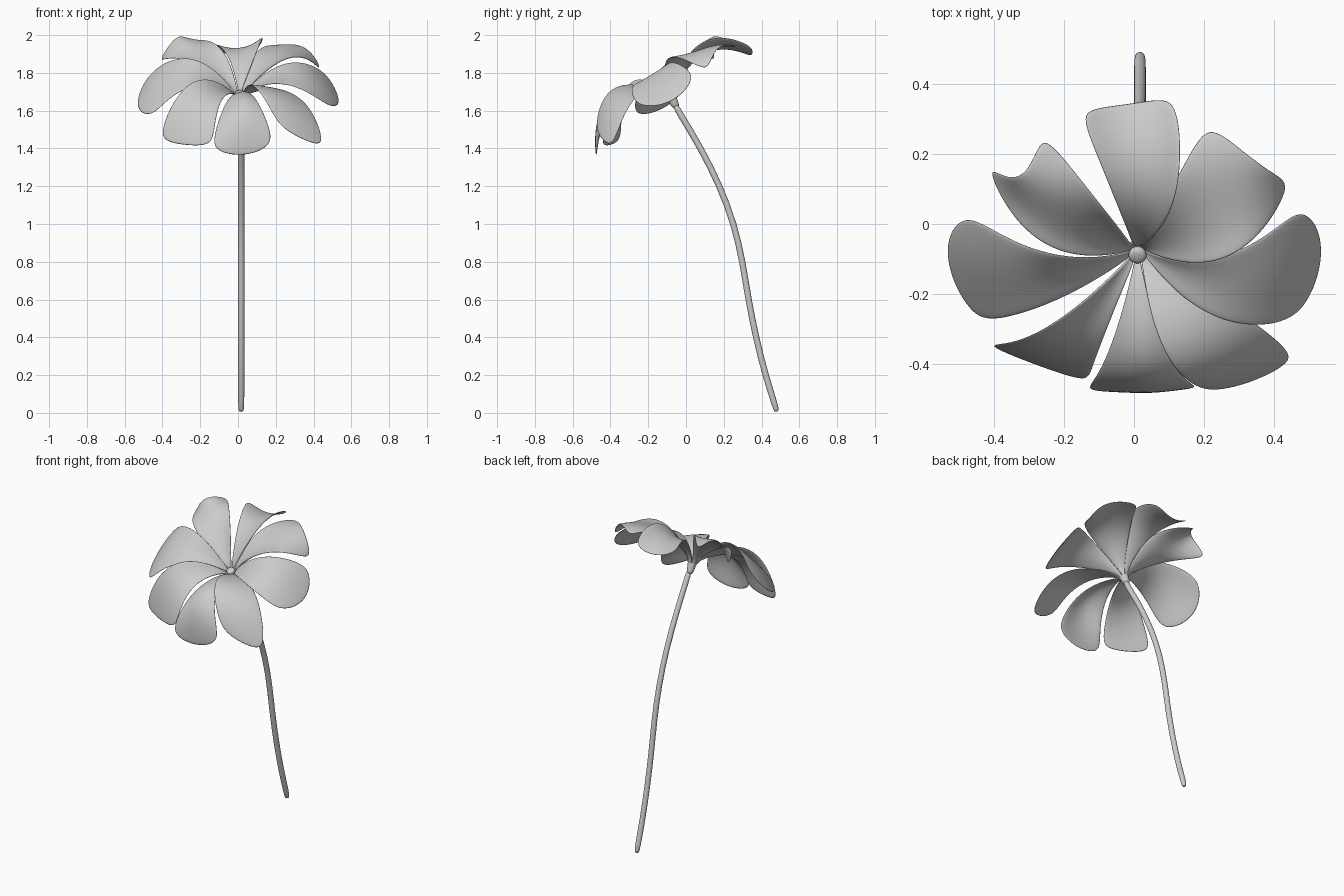
import bpy, bmesh, math
from mathutils import Vector

if "Cube" in bpy.data.objects:
    bpy.data.objects.remove(bpy.data.objects["Cube"])

grey = bpy.data.materials.new("soft_grey")
grey.diffuse_color = (0.6, 0.6, 0.6, 1)
grey.use_nodes = True
grey.node_tree.nodes["Principled BSDF"].inputs["Base Color"].default_value = grey.diffuse_color

HUB = Vector((0.01, -0.09, 1.695))
AXIS = Vector((0, -0.45, 0.89)).normalized()
SIDE = Vector((1, 0, 0))
BACK = AXIS.cross(SIDE)


def finish(bm, name, levels=0, thickness=0):
    bmesh.ops.recalc_face_normals(bm, faces=bm.faces)
    mesh = bpy.data.meshes.new(name)
    bm.to_mesh(mesh)
    bm.free()
    mesh.materials.append(grey)
    mesh.shade_smooth()
    ob = bpy.data.objects.new(name, mesh)
    bpy.context.collection.objects.link(ob)
    if thickness:
        mod = ob.modifiers.new("thickness", 'SOLIDIFY')
        mod.thickness = thickness
        mod.offset = 0
    if levels:
        mod = ob.modifiers.new("smooth", 'SUBSURF')
        mod.levels = mod.render_levels = levels
    return ob


def through(p, q, r, t):
    """Point on a quadratic curve through p, q and r, spaced by chord length."""
    m = (q - p).length / ((q - p).length + (r - q).length)
    return (p * ((t - m) * (t - 1) / m) + q * (t * (t - 1) / (m * (m - 1)))
            + r * (t * (t - m) / (1 - m)))


def petal(name, angle, *lines):
    """Loft a petal over edge, rib, edge; each line holds a middle and an end point."""
    curves, roots = [], []
    for k, (mid, end) in enumerate(lines):
        a = math.radians(angle + (k - 1) * 20)
        out = SIDE * math.cos(a) + BACK * math.sin(a)
        curves.append((HUB + out * 0.03, Vector(mid), Vector(end)))
        roots.append(HUB + out * 0.018 - AXIS * 0.045)
    rows, cols = 9, 7
    sections = [roots] + [[through(*c, i / (rows - 1)) for c in curves] for i in range(rows)]
    bm = bmesh.new()
    grid = [[bm.verts.new(through(*s, j / (cols - 1))) for j in range(cols)] for s in sections]
    # round off the two outer corners
    for j, n in ((0, 1), (-1, -2)):
        target = (grid[-2][j].co + grid[-1][n].co) / 2
        grid[-1][j].co = grid[-1][j].co.lerp(target, 0.4)
    for a, b in zip(grid, grid[1:]):
        for j in range(cols - 1):
            bm.faces.new((a[j], a[j + 1], b[j + 1], b[j]))
    finish(bm, name, 2, 0.008)


def tube(name, path, radii, sides=16):
    """Sweep a circle along a path, with closed ends."""
    bm = bmesh.new()
    rings = []
    for i, p in enumerate(path):
        d = (path[min(i + 1, len(path) - 1)] - path[max(i - 1, 0)]).normalized()
        v = d.cross(SIDE).normalized()
        rings.append([bm.verts.new(p + (SIDE * math.cos(s) + v * math.sin(s)) * radii[i])
                      for s in (2 * math.pi * k / sides for k in range(sides))])
    for a, b in zip(rings, rings[1:]):
        for k in range(sides):
            n = (k + 1) % sides
            bm.faces.new((a[k], a[n], b[n], b[k]))
    bm.faces.new(rings[0])
    bm.faces.new(rings[-1])
    return finish(bm, name, 1)


# Petals, counterclockwise from the right
petal("right_petal", 0,
      ((0.27, -0.28, 1.735), (0.475, -0.265, 1.625)),
      ((0.29, -0.15, 1.81), (0.537, -0.08, 1.645)),
      ((0.27, -0.085, 1.855), (0.475, 0.055, 1.79)))
petal("back_right_petal", 45,
      ((0.29, -0.085, 1.885), (0.45, 0.12, 1.795)),
      ((0.23, 0.05, 1.91), (0.37, 0.165, 1.925)),
      ((0.125, 0.14, 1.935), (0.21, 0.295, 1.93)))
petal("back_petal", 90,
      ((0.13, 0.14, 1.985), (0.12, 0.365, 1.935)),
      ((0.03, 0.13, 1.925), (0.02, 0.35, 1.893)),
      ((-0.08, 0.13, 1.925), (-0.16, 0.325, 1.95)))
petal("back_left_petal", 135,
      ((-0.125, 0.095, 1.96), (-0.265, 0.27, 1.95)),
      ((-0.21, 0.04, 1.915), (-0.315, 0.145, 1.995)),
      ((-0.29, -0.035, 1.87), (-0.425, 0.18, 1.85)))
petal("left_petal", 180,
      ((-0.27, -0.075, 1.88), (-0.475, 0.035, 1.79)),
      ((-0.28, -0.14, 1.81), (-0.535, -0.085, 1.63)),
      ((-0.26, -0.235, 1.72), (-0.45, -0.28, 1.57)))
petal("front_left_petal", 225,
      ((-0.21, -0.27, 1.765), (-0.425, -0.34, 1.45)),
      ((-0.16, -0.295, 1.70), (-0.28, -0.40, 1.415)),
      ((-0.075, -0.295, 1.67), (-0.13, -0.45, 1.42)))
petal("front_petal", 270,
      ((-0.065, -0.34, 1.64), (-0.145, -0.475, 1.40)),
      ((0.035, -0.41, 1.65), (0.03, -0.475, 1.362)),
      ((0.10, -0.375, 1.655), (0.195, -0.465, 1.43)))
petal("front_right_petal", 315,
      ((0.095, -0.38, 1.72), (0.21, -0.475, 1.53)),
      ((0.20, -0.325, 1.71), (0.345, -0.445, 1.445)),
      ((0.30, -0.25, 1.685), (0.46, -0.385, 1.41)))

# Curved stem
stem = [(0.48, 0.005), (0.475, 0.03), (0.42, 0.2), (0.37, 0.4), (0.33, 0.6), (0.30, 0.8),
        (0.255, 1.0), (0.18, 1.2), (0.08, 1.4), (-0.03, 1.58), (-0.06, 1.635)]
tube("stem", [Vector((0.017, y, z)) for y, z in stem], [0.012] + [0.017] * 10)

# Flared cup under the petals and small bud in the throat
cup = [HUB + AXIS * h for h in (-0.09, -0.075, -0.04, -0.02, -0.015)]
tube("cup", cup, [0.016, 0.021, 0.025, 0.029, 0.025])
bud = [HUB + AXIS * h for h in (-0.02, 0.0, 0.008, 0.01)]
tube("throat_bud", bud, [0.024, 0.028, 0.02, 0.006])
